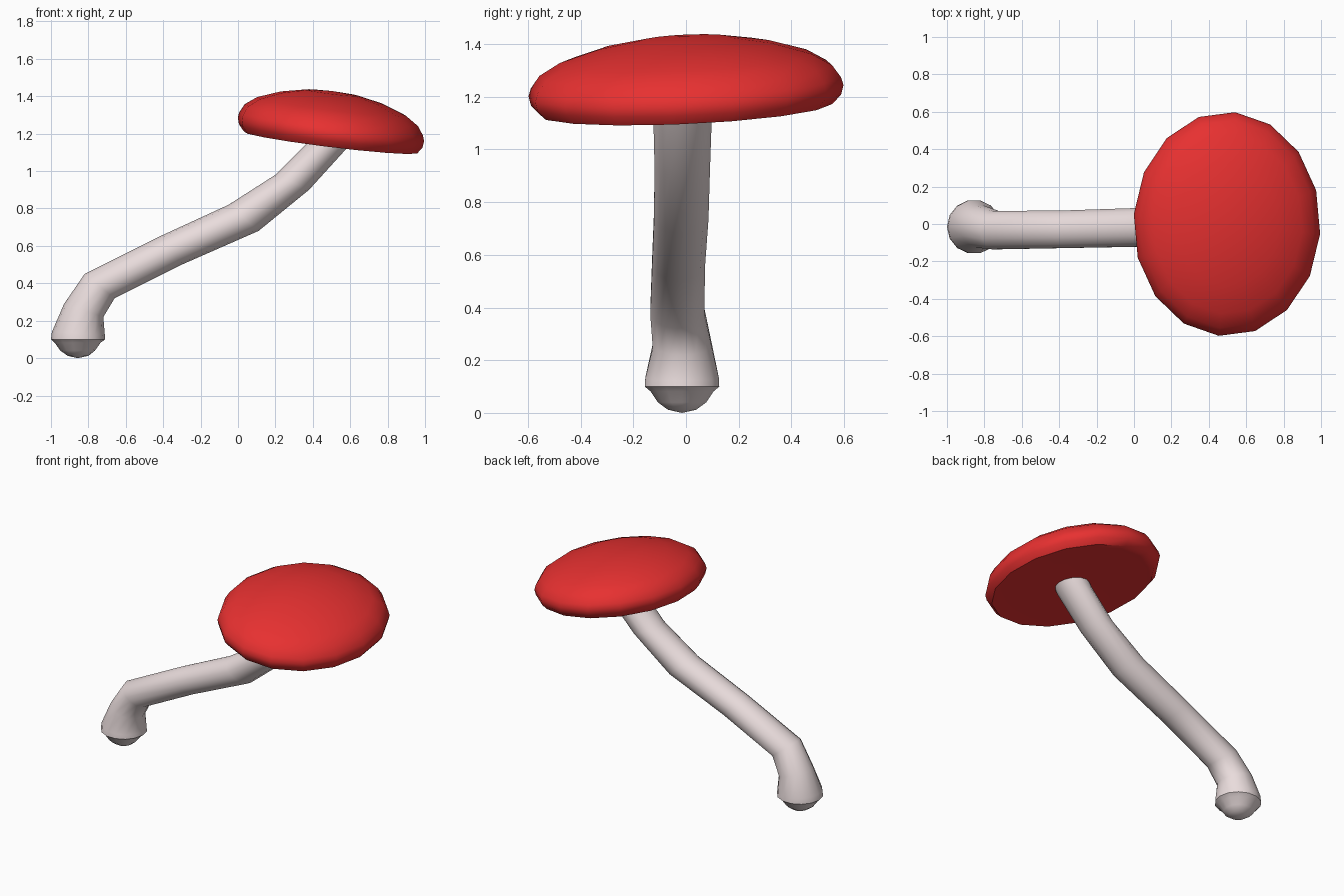
import bpy, bmesh
from math import cos, sin, pi, radians
from mathutils import Vector

if "Cube" in bpy.data.objects:
    bpy.data.objects.remove(bpy.data.objects["Cube"])


def skin(name, rings, start, end, color):
    """Join equal-sized rings of points, closing both ends with a pole."""
    bm = bmesh.new()
    loops = [[bm.verts.new(p) for p in ring] for ring in rings]
    n = len(loops[0])
    for a, b in zip(loops, loops[1:]):
        for i in range(n):
            j = (i + 1) % n
            bm.faces.new((a[i], a[j], b[j], b[i]))
    for loop, pole in ((loops[0], start), (loops[-1], end)):
        v = bm.verts.new(pole)
        for i in range(n):
            bm.faces.new((loop[i], v, loop[(i + 1) % n]))
    bmesh.ops.recalc_face_normals(bm, faces=bm.faces[:])
    mesh = bpy.data.meshes.new(name)
    bm.to_mesh(mesh)
    bm.free()
    mat = bpy.data.materials.new(name + "_colour")
    mat.diffuse_color = (*color, 1)
    mat.use_nodes = True
    mat.node_tree.nodes["Principled BSDF"].inputs["Base Color"].default_value = mat.diffuse_color
    mesh.materials.append(mat)
    obj = bpy.data.objects.new(name, mesh)
    bpy.context.collection.objects.link(obj)
    bpy.context.view_layer.objects.active = obj
    obj.select_set(True)
    bpy.ops.object.shade_smooth_by_angle(angle=radians(50))
    obj.select_set(False)
    return obj


# Bent stem: each ring is given by its left and right silhouette points (x, z),
# its y centre and its y radius
stem_profile = [
    (-0.91, 0.012, -0.80, 0.012, -0.015, 0.055),
    (-0.95, 0.04, -0.765, 0.04, -0.015, 0.094),
    (-0.98, 0.082, -0.735, 0.082, -0.015, 0.123),
    (-1.00, 0.10, -0.71, 0.10, -0.015, 0.145),
    (-0.995, 0.14, -0.712, 0.125, -0.015, 0.143),
    (-0.93, 0.29, -0.72, 0.22, -0.014, 0.115),
    (-0.82, 0.45, -0.66, 0.32, -0.033, 0.105),
    (-0.42, 0.65, -0.30, 0.50, -0.028, 0.103),
    (-0.05, 0.82, 0.11, 0.68, -0.018, 0.106),
    (0.20, 0.98, 0.38, 0.90, -0.014, 0.108),
    (0.36, 1.14, 0.58, 1.12, -0.013, 0.114),
    (0.40, 1.20, 0.62, 1.19, -0.013, 0.110),
]
SIDES = 14
stem_rings = []
for lx, lz, rx, rz, cy, ry in stem_profile:
    left, right = Vector((lx, cy, lz)), Vector((rx, cy, rz))
    mid, half = (left + right) / 2, (right - left) / 2
    stem_rings.append([mid + half * cos(2 * pi * i / SIDES)
                       + Vector((0, ry * sin(2 * pi * i / SIDES), 0))
                       for i in range(SIDES)])
skin("stem", stem_rings, (-0.857, -0.015, 0), (0.51, -0.013, 1.2), (0.82, 0.72, 0.72))

# Tilted oval cap: (radius fraction, height above widest rim)
cap_profile = [(0.55, -0.066), (0.86, -0.068), (0.93, -0.07), (0.985, -0.035),
               (1.0, 0.0), (0.985, 0.03), (0.93, 0.076), (0.80, 0.122),
               (0.55, 0.168), (0.28, 0.196)]
SEGMENTS = 16


def cap_point(x, y, h):
    return Vector((0.497 + x + 0.03 * h, y - 0.01 * h, 1.223 - 0.122 * x + 0.045 * y + h))


cap_rings = []
for r, h in cap_profile:
    angles = [2 * pi * i / SEGMENTS - radians(5) for i in range(SEGMENTS)]
    cap_rings.append([cap_point(0.5 * r * cos(a), 0.6 * r * sin(a), h) for a in angles])
skin("cap", cap_rings, cap_point(0, 0, -0.064), cap_point(0, 0, 0.205), (0.8, 0.03, 0.03))
